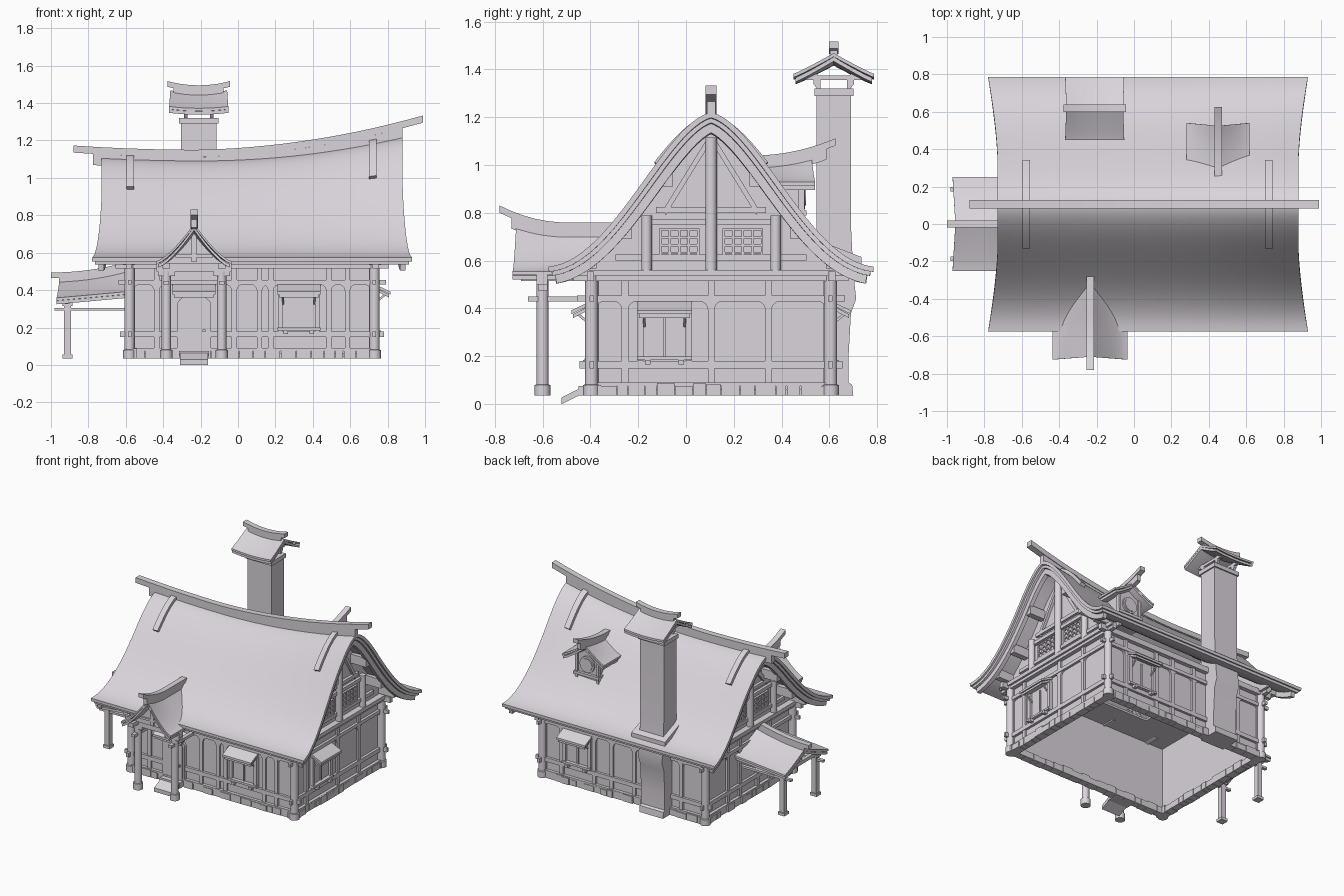
import bpy, math, random
from mathutils import Matrix, Vector

random.seed(4)
cube = bpy.data.objects.get("Cube")
if cube:
    bpy.data.objects.remove(cube)

mat = bpy.data.materials.new("pale_lilac_grey")
mat.use_nodes = True
COLOUR = (0.70, 0.66, 0.71, 1)
mat.diffuse_color = COLOUR
mat.node_tree.nodes["Principled BSDF"].inputs["Base Color"].default_value = COLOUR

import bmesh
ID = Matrix.Identity(4)


def mesh(name, verts, faces, M=ID):
    me = bpy.data.meshes.new(name)
    me.from_pydata([M @ Vector(v) for v in verts], [], faces)
    bm = bmesh.new()
    bm.from_mesh(me)
    bmesh.ops.recalc_face_normals(bm, faces=bm.faces)
    bm.to_mesh(me)
    bm.free()
    me.shade_smooth()
    me.set_sharp_from_angle(angle=math.radians(32))
    me.materials.append(mat)
    ob = bpy.data.objects.new(name, me)
    bpy.context.collection.objects.link(ob)
    return ob


def loft(name, rings, M=ID):
    n = len(rings[0])
    verts = [p for r in rings for p in r]
    faces = [(k * n + i, k * n + (i + 1) % n, (k + 1) * n + (i + 1) % n, (k + 1) * n + i)
             for k in range(len(rings) - 1) for i in range(n)]
    faces += [tuple(range(n)), tuple(range(len(verts) - n, len(verts)))]
    return mesh(name, verts, faces, M)


def rect(x0, x1, y0, y1, z):
    return [(x0, y0, z), (x1, y0, z), (x1, y1, z), (x0, y1, z)]


def box(name, x0, x1, y0, y1, z0, z1, M=ID):
    return loft(name, [rect(x0, x1, y0, y1, z0), rect(x0, x1, y0, y1, z1)], M)


def prism(name, pts, y0, y1, M=ID):
    return loft(name, [[(x, y, z) for x, z in pts] for y in (y0, y1)], M)


def post(name, x, y, z0, z1, r, M=ID, base=0.008):
    prof = [(r + base, z0), (r + base, z0 + 0.045), (r, z0 + 0.047), (r, z1)]
    loft(name, [[(x + q * math.cos(a * math.tau / 16), y + q * math.sin(a * math.tau / 16), z)
                 for a in range(16)] for q, z in prof], M)


def bar(name, pts, w, h, M=ID):
    """Rectangular beam hanging below a path of top points."""
    pts = [Vector(p) for p in pts]
    d = pts[-1] - pts[0]
    side = Vector((-d.y, d.x, 0)).normalized() * w / 2
    down = Vector((0, 0, -h))
    loft(name, [[p + side, p - side, p - side + down, p + side + down] for p in pts], M)


def sheet(name, nu, nv, f, t0, t1, M=ID):
    """Curved slab: f(u, v, depth) sampled at two depths."""
    verts = [f(i / nu, j / nv, t) for t in (t0, t1) for i in range(nu + 1) for j in range(nv + 1)]
    w, o = nv + 1, (nu + 1) * (nv + 1)
    faces = [(i * w + j + k, i * w + j + 1 + k, (i + 1) * w + j + 1 + k, (i + 1) * w + j + k)
             for k in (0, o) for i in range(nu) for j in range(nv)]
    for a, n, step in ((0, nv, 1), (nu * w, nv, 1), (0, nu, w), (nv, nu, w)):
        faces += [(a + i * step, a + (i + 1) * step, a + (i + 1) * step + o, a + i * step + o) for i in range(n)]
    return mesh(name, verts, faces, M)


CX, CY, EAVE, HALF = 0.075, 0.105, 0.575, 0.68


# main roof shape
def ridge_z(x):
    return 1.095 + (0.107 if x > -0.2 else 0.05) * (x + 0.2) ** 2


def roof_z(x, d):
    t = min(1, abs(d) / HALF)
    g = 0.9 * math.cos(math.pi / 2 * t ** 0.87) ** 2 + 0.1 * (1 - t)
    return EAVE + g * (ridge_z(x) - EAVE)


def roof_pt(s, d, off):
    x = CX + s * (0.805 + 0.05 * max(0, (abs(d) - 0.25) / 0.43) ** 1.5)
    slope = (roof_z(x, d + 0.01) - roof_z(x, d - 0.01)) / 0.02
    k = off / math.hypot(slope, 1)
    return (x, CY + d + k * slope, roof_z(x, d) - k)


def roof_part(name, s0, s1, reach, t0, t1, nu):
    sheet(name, nu, 48, lambda u, v, t: roof_pt(s0 + (s1 - s0) * u, (2 * v - 1) * reach, t), t0, t1)


roof_part("main_roof", -1, 1, HALF, 0, 0.022, 24)
roof_part("roof_underlayer", -0.985, 0.985, HALF - 0.01, 0.022, 0.04, 24)
for e in (-1, 1):
    roof_part("barge_board", e * 0.93, e * 0.965, HALF - 0.02, 0.04, 0.075, 1)
for x in (-0.575, 0.72):
    roof_part("roof_saddle_strip", (x - 0.02 - CX) / 0.805, (x + 0.02 - CX) / 0.805, 0.22, -0.022, 0.01, 1)


def ridge_path(a, b, drop):
    xs = [a + (b - a) * i / 20 for i in range(21)]
    return [(x, CY, ridge_z(x) + 0.055 + 0.027 * max(0, x + 0.2) - drop) for x in xs]


bar("ridge_cap", ridge_path(-0.88, 0.99, 0), 0.045, 0.038)
bar("ridge_beam", ridge_path(-0.775, 0.88, 0.038), 0.036, 0.06)


# walls: local x runs along the wall, local -y points outward
def frame(angle, depth):
    return Matrix.Translation((CX, CY, 0)) @ Matrix.Rotation(math.radians(angle), 4, 'Z') @ Matrix.Translation((0, -depth, 0))


FRONT, RIGHT, BACK, LEFT = frame(0, 0.49), frame(90, 0.645), frame(180, 0.49), frame(-90, 0.645)


def window(M, s, w=0.1):
    box("window_pane", s - w, s + w, -0.008, 0, 0.19, 0.4, M)
    for e in (-1, 1):
        box("window_jamb", s + e * w - 0.012, s + e * w + 0.012, -0.025, 0, 0.18, 0.4, M)
        box("sill_bracket", s + e * w * 0.7 - 0.012, s + e * w * 0.7 + 0.012, -0.045, 0, 0.165, 0.185, M)
        bar("awning_strut", [(s + e * w * 0.85, 0, 0.33), (s + e * w * 0.85, -0.07, 0.385)], 0.01, 0.014, M)
    box("window_sill", s - w - 0.015, s + w + 0.015, -0.035, 0, 0.185, 0.2, M)
    box("window_mullion", s - 0.006, s + 0.006, -0.016, 0, 0.2, 0.38, M)
    awning(M, s, w)


def awning(M, s, w):
    for e, n in ((0, "awning"), (0.016, "awning_underlayer")):
        bar(n, [(s, 0, 0.437 - e), (s, -0.095 + e / 2, 0.392 - e)], 2 * w + 0.03 - e, 0.016, M)


R = 0.035
BRACKET = [(0, 0), (R, 0)] + [(R - R * math.sin(a * math.pi / 12), -R + R * math.cos(a * math.pi / 12)) for a in range(1, 7)]


def wall(M, half, studs):
    box("wall", -half, half, 0, 0.02, 0.06, 0.56, M)
    for z0, z1, n, ext in ((0.15, 0.18, 0.018, 0.05), (0.43, 0.455, 0.018, 0.06), (0.515, 0.555, 0.03, 0.075), (0.075, 0.09, 0.022, 0)):
        box("wall_rail", -half - ext, half + ext, -n, 0, z0, z1, M)
    for s in studs:
        box("wall_stud", s - 0.014, s + 0.014, -0.014, 0, 0.08, 0.52, M)
        for e in (-1, 1):
            prism("stud_bracket", [(s + e * (0.014 + a), 0.43 + b) for a, b in BRACKET], -0.012, 0, M)
    for e in (-1, 1):
        prism("corner_bracket", [(e * (half - 0.02 - a), 0.43 + b) for a, b in BRACKET], -0.012, 0, M)
    s = -half - 0.02
    while s < half:
        w = random.uniform(0.04, 0.085)
        box("foundation_stone", s, min(s + w, half + 0.025), -random.uniform(0.02, 0.032), 0.03,
            0.035, random.uniform(0.075, 0.09), M)
        s += w + 0.003


wall(FRONT, 0.655, (-0.51, -0.095, 0.04, 0.1, 0.41, 0.51))
wall(RIGHT, 0.5, (-0.36, 0, 0.24))
wall(BACK, 0.655, (-0.5, -0.24, -0.1, 0.08, 0.46))
wall(LEFT, 0.5, (-0.24, -0.1, 0.1, 0.24))
window(FRONT, 0.25)
window(RIGHT, -0.195)
window(BACK, -0.37)
for x in (-0.58, 0.73):
    for y in (-0.395, 0.605):
        post("corner_post", x, y, 0.035, 0.54, 0.027)

# ceiling around a stair opening
for e in (-1, 1):
    box("ceiling_side", CX + e * 0.3, CX + e * 0.645, CY - 0.49, CY + 0.49, 0.53, 0.545)
    box("ceiling_edge", CX - 0.3, CX + 0.3, CY + e * 0.25, CY + e * 0.49, 0.53, 0.545)


# gable ends
def gable(M, x):
    ds = [0.6 * (i / 20 - 1) for i in range(41)]
    prism("gable_wall", [(d, max(0.55, roof_z(x, d) - 0.03)) for d in ds] + [(0.6, 0.535), (-0.6, 0.535)], 0, 0.02, M)
    top = ridge_z(x)
    box("gable_tie_beam", -0.57, 0.57, -0.045, 0, 0.535, 0.562, M)
    post("gable_king_post", 0, -0.02, 0.555, top - 0.07, 0.024, M, 0)
    for z, w in ((0.6, 0.4), (0.75, 0.27), (0.8, 0.23)):
        box("gable_rail", -w, w, -0.02, 0, z, z + 0.025, M)
    for e in (-1, 1):
        post("gable_side_post", e * 0.27, -0.02, 0.555, 0.79, 0.022, M, 0)
        bar("gable_brace", [(e * 0.19, -0.01, 0.83), (e * 0.02, -0.01, top - 0.08)], 0.02, 0.04, M)
        c = e * 0.133
        box("gable_window_pane", c - 0.085, c + 0.085, -0.008, 0, 0.625, 0.735, M)
        for i in range(5):
            box("lattice_upright", c + (i - 2) * 0.04 - 0.005, c + (i - 2) * 0.04 + 0.005, -0.016, 0, 0.625, 0.735, M)
        for i in range(4):
            box("lattice_crossbar", c - 0.085, c + 0.085, -0.016, 0, 0.627 + i * 0.033, 0.636 + i * 0.033, M)
        for d in (0.18, 0.35, 0.5):
            z = roof_z(x, d) - 0.1 + 0.04 * (d > 0.4)
            box("purlin_end", e * d - 0.02, e * d + 0.02, -0.125, 0, z - 0.035, z + 0.03, M)


gable(RIGHT, 0.72)
gable(LEFT, -0.57)


# small gabled roofs: local -y is outward
def small_roof(name, M, l0, l1, half, peak, eave, curve=1.35, tail=0.05, back=0.0, flare=0.015):
    def f(u, v, t):
        k = 2 * v - 1
        l = l0 + (l1 - l0) * u + flare * abs(k) * (2 * u - 1)
        e = eave(l)
        return (k * (half - (t > 0.015) * 0.008), -l, e + (peak(l) - e) * (1 - abs(k)) ** curve - t)
    sheet(name, 8, 20, f, 0, 0.015, M)
    sheet(name + "_underlayer", 8, 20, f, 0.016, 0.034, M)
    ls = [l0 - back + (l1 + tail + back - l0) * i / 10 for i in range(11)]
    bar(name + "_ridge_cap", [(0, -l, peak(l) + 0.045) for l in ls], 0.04, 0.03, M)
    bar(name + "_ridge_beam", [(0, -l, peak(l) + 0.016) for l in ls[1 if back else 0:-1]], 0.03, 0.045, M)


def place(x, y, angle):
    return Matrix.Translation((x, y, 0)) @ Matrix.Rotation(math.radians(angle), 4, 'Z')


# entrance porch
PX = -0.235
PORCH = place(PX, 0, 0)
small_roof("porch_roof", PORCH, 0.28, 0.71, 0.2,
           lambda l: 0.715 + 0.9 * max(0, l - 0.5) ** 2, lambda l: 0.555, 1.4, 0.07)
prism("porch_gable", [(-0.15, 0.54), (0.15, 0.54), (0.07, 0.62), (0, 0.7), (-0.07, 0.62)], -0.64, -0.625, PORCH)
bar("porch_gable_post", [(0, -0.655, 0.7), (0, -0.64, 0.7)], 0.025, 0.15, PORCH)
box("porch_front_beam", -0.2, 0.2, -0.625, -0.58, 0.5, 0.545, PORCH)
box("porch_gable_rail", -0.1, 0.1, -0.65, -0.64, 0.575, 0.59, PORCH)
for e in (-1, 1):
    x = e * 0.148
    post("porch_post", x, -0.6, 0.035, 0.52, 0.025, PORCH)
    box("porch_side_rail", x - 0.014, x + 0.014, -0.66, -0.39, 0.43, 0.45, PORCH)
    box("porch_side_beam", x - 0.02, x + 0.02, -0.69, -0.39, 0.515, 0.545, PORCH)
    box("porch_bracket", x - 0.045, x + 0.045, -0.62, -0.58, 0.475, 0.5, PORCH)


def arch(w, top):
    return [(-w, 0.075), (w, 0.075)] + [(w * math.cos(a * math.pi / 12), top - w * 0.6 + w * 0.6 * math.sin(a * math.pi / 12)) for a in range(13)]


# door and steps
prism("door_frame", arch(0.09, 0.375), -0.405, -0.38, PORCH)
prism("door", arch(0.075, 0.36), -0.412, -0.4, PORCH)
box("door_knob", 0.045, 0.06, -0.425, -0.41, 0.175, 0.19, PORCH)
awning(FRONT, PX - CX, 0.1)
box("door_step", -0.08, 0.08, -0.45, -0.39, 0.035, 0.075, PORCH)
bar("step_ramp", [(0, -0.52, 0.028), (0, -0.425, 0.075)], 0.15, 0.028, PORCH)

# side shelter
SHED = place(0, 0, -90)
small_roof("shelter_roof", SHED, 0.58, 0.955, 0.25, lambda l: 0.45 + 0.35 * (0.95 - l) ** 2 + 0.03 * (0.95 - l),
           lambda l: 0.36 + 0.09 * (0.95 - l), 1.2, 0.045)
for e in (-1, 1):
    x = e * 0.185
    box("shelter_post", x - 0.018, x + 0.018, -0.93, -0.894, 0.04, 0.34, SHED)
    box("shelter_post_foot", x - 0.026, x + 0.026, -0.938, -0.886, 0.035, 0.055, SHED)
    box("shelter_post_cap", x - 0.026, x + 0.026, -0.938, -0.886, 0.315, 0.33, SHED)
    box("shelter_side_beam", x - 0.012, x + 0.012, -0.98, -0.56, 0.29, 0.305, SHED)
    bar("shelter_plate", [(x, -0.94, 0.35), (x, -0.57, 0.38)], 0.024, 0.02, SHED)
box("shelter_cross_beam", -0.23, 0.23, -0.924, -0.9, 0.325, 0.35, SHED)
box("shelter_king_post", -0.012, 0.012, -0.924, -0.9, 0.34, 0.44, SHED)

# chimney
OUT = [(0.035, 0.70), (0.08, 0.695), (0.09, 0.68), (0.2, 0.68), (0.38, 0.69), (0.44, 0.712), (0.55, 0.70), (0.75, 0.69), (1.3, 0.69)]
loft("chimney_stack", [rect(-0.305, -0.115, 0.547, y, z) for z, y in OUT])
box("chimney_collar", -0.315, -0.105, 0.537, 0.7, 1.29, 1.32)
bar("chimney_flashing", [(-0.21, 0.5, 0.705), (-0.21, 0.735, 0.615)], 0.27, 0.03)
for x in (-0.28, -0.14):
    for e in (-1, 1):
        bar("chimney_roof_post", [(x, 0.618 + e * 0.055, 1.36), (x, 0.618 + e * 0.085, 1.4)], 0.02, 0.06)
    bar("chimney_roof_rafter", [(x, 0.5, 1.375), (x, 0.73, 1.375)], 0.02, 0.02)
small_roof("chimney_roof", place(-0.21, 0.618, 90), -0.152, 0.152, 0.168, lambda l: 1.45 + 0.8 * l * l,
           lambda l: 1.372 + 0.4 * l * l, 1.1, 0.015, 0.015, 0.006)

# rear dormer
DORMER = place(0.45, 0, 180)
small_roof("dormer_roof", DORMER, 0.25, 0.525, 0.168, lambda l: 0.995 + 0.6 * max(0, l - 0.28) ** 2,
           lambda l: 0.93, 1.2, 0.1)
prism("dormer_body", [(-0.085, 0.72), (0.085, 0.72), (0.085, 0.93), (0, 1.0), (-0.085, 0.93)], -0.485, -0.25, DORMER)
for r, n, name in ((0.058, 0.497, "dormer_window_rim"), (0.045, 0.502, "dormer_window_pane")):
    prism(name, [(r * math.cos(a * math.tau / 20), 0.875 + r * math.sin(a * math.tau / 20)) for a in range(20)], -n, -0.48, DORMER)
for e in (-1, 1):
    box("dormer_corner", e * 0.085 - 0.01, e * 0.085 + 0.01, -0.495, -0.47, 0.74, 0.94, DORMER)
box("dormer_sill", -0.1, 0.1, -0.505, -0.4, 0.79, 0.81, DORMER)
